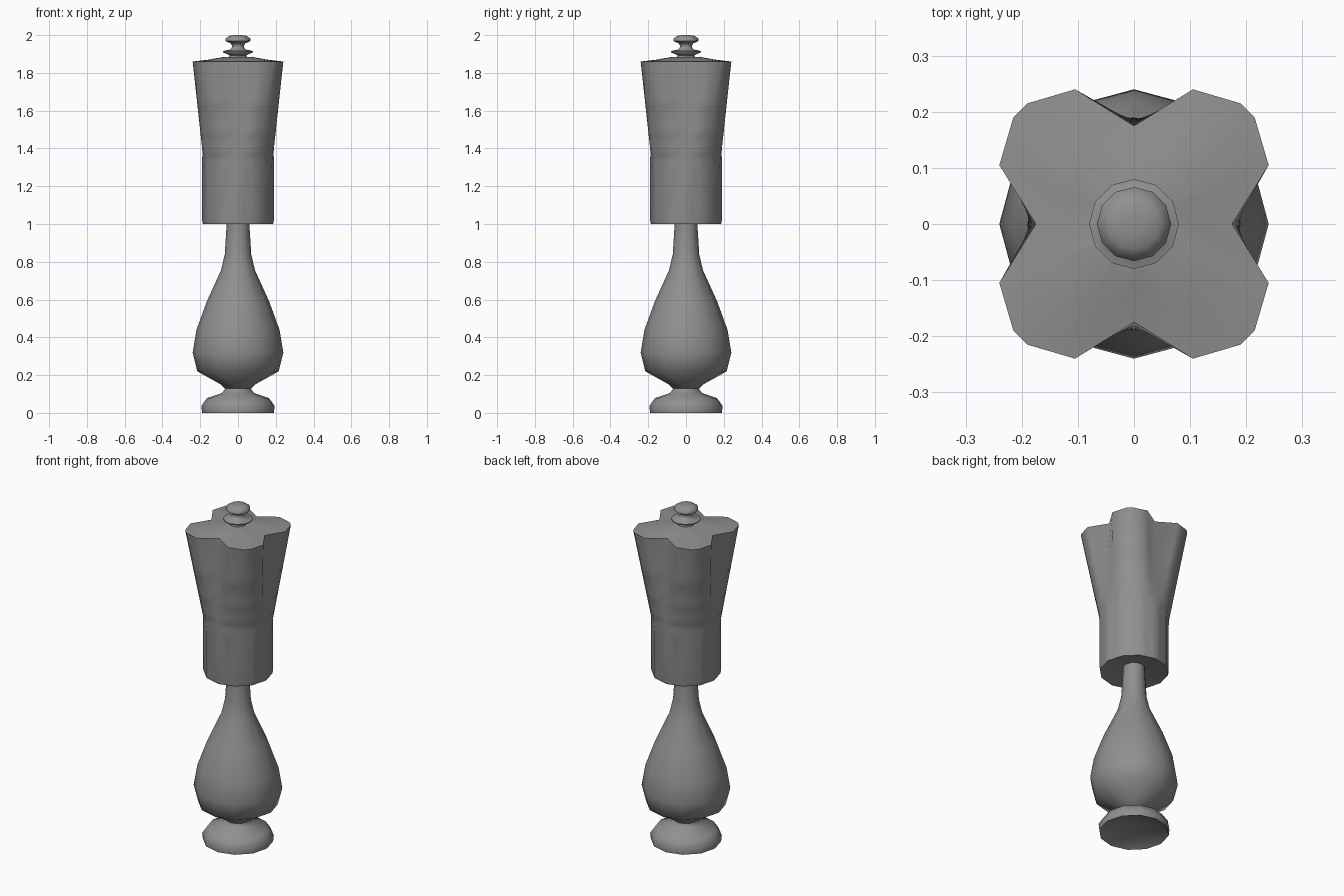
import bpy, bmesh, math
from mathutils import Vector

if "Cube" in bpy.data.objects:
    bpy.data.objects.remove(bpy.data.objects["Cube"])

metal = bpy.data.materials.new("dark_grey")
metal.diffuse_color = (0.28, 0.28, 0.28, 1)
metal.use_nodes = True
metal.node_tree.nodes["Principled BSDF"].inputs["Base Color"].default_value = metal.diffuse_color


def loft(name, rings, angle=38):
    """Skin a stack of equal-sized closed rings; both ends are capped."""
    bm = bmesh.new()
    rows = [[bm.verts.new(p) for p in ring] for ring in rings]
    n = len(rows[0])
    for a, b in zip(rows, rows[1:]):
        for i in range(n):
            j = (i + 1) % n
            bm.faces.new((a[i], a[j], b[j], b[i]))
    for row, flip in ((rows[0], True), (rows[-1], False)):
        centre = bm.verts.new(sum((v.co for v in row), Vector()) / n)
        for i in range(n):
            a, b = row[i], row[(i + 1) % n]
            bm.faces.new((b, a, centre) if flip else (a, b, centre))
    bmesh.ops.recalc_face_normals(bm, faces=bm.faces)
    mesh = bpy.data.meshes.new(name)
    bm.to_mesh(mesh)
    bm.free()
    mesh.materials.append(metal)
    obj = bpy.data.objects.new(name, mesh)
    bpy.context.collection.objects.link(obj)
    bpy.ops.object.select_all(action='DESELECT')
    obj.select_set(True)
    bpy.context.view_layer.objects.active = obj
    bpy.ops.object.shade_smooth_by_angle(angle=math.radians(angle))
    return obj


def lathe(name, profile, sides=12, angle=65):
    turns = [2 * math.pi * i / sides for i in range(sides)]
    return loft(name, [[(r * math.cos(t), r * math.sin(t), z) for t in turns]
                       for r, z in profile], angle)


# Quarter outlines: notch, lobe corner, two points round the lobe, lobe corner
def polar(r, deg):
    return Vector((r * math.cos(math.radians(deg)), r * math.sin(math.radians(deg))))


def with_mids(p):
    return [p[0], p[1], (p[1] + p[2]) / 2, p[2], p[3], (p[3] + p[4]) / 2, p[4]]


c0, c30, c60, c90 = (polar(0.19, a) for a in (0, 30, 60, 90))
ROUND = with_mids([c0, c0.lerp(c30, 0.3), c30, c60, c90.lerp(c60, 0.3)])
LOBED = with_mids([Vector(p) for p in ((0.175, 0), (0.24, 0.105), (0.215, 0.19),
                                       (0.19, 0.215), (0.105, 0.24))])


def cup_ring(z, scale=1.0, bump=0.0):
    t = min(max((z - 1.33) / 0.53, 0), 1)
    quarter = [a.lerp(b, t) * scale for a, b in zip(ROUND, LOBED)]
    for i in (2, 5):
        quarter[i] = quarter[i] + quarter[i].normalized() * bump
    ring = []
    for c, s in ((1, 0), (0, 1), (-1, 0), (0, -1)):
        ring += [(p.x * c - p.y * s, p.x * s + p.y * c, z) for p in quarter]
    return ring


# Foot with dished underside, pear-shaped body and slim neck
lathe("foot", [(0.05, 0.03), (0.16, 0.015), (0.19, 0.0), (0.194, 0.035),
               (0.165, 0.078), (0.085, 0.105), (0.07, 0.125), (0.07, 0.15)])
lathe("pear_body", [(0.065, 0.125), (0.09, 0.15), (0.215, 0.22), (0.24, 0.32),
                    (0.22, 0.44), (0.165, 0.59), (0.09, 0.755), (0.07, 0.84),
                    (0.06, 1.0), (0.06, 1.05)])

# Four-lobed flaring cup with rows of small raised ridges
rings = [cup_ring(1.025, 0.35), cup_ring(1.0, 0.98), cup_ring(1.02)]
for z in (1.30, 1.38, 1.48, 1.63):
    rings += [cup_ring(z - 0.012), cup_ring(z, bump=0.006), cup_ring(z + 0.035)]
rings.append(cup_ring(1.86))
loft("lobed_cup", rings, 75)

# Shallow lobed lid
top = cup_ring(1.86)
loft("lid", [[(x * s, y * s, z) for x, y, _ in top]
             for s, z in ((1.0, 1.86), (0.65, 1.87), (0.3, 1.885))])

# Turned finial
lathe("finial", [(0.05, 1.87), (0.045, 1.893), (0.08, 1.91), (0.08, 1.915),
                 (0.038, 1.925), (0.03, 1.942), (0.04, 1.957), (0.066, 1.968),
                 (0.066, 1.982), (0.045, 1.996), (0.02, 2.0)])
